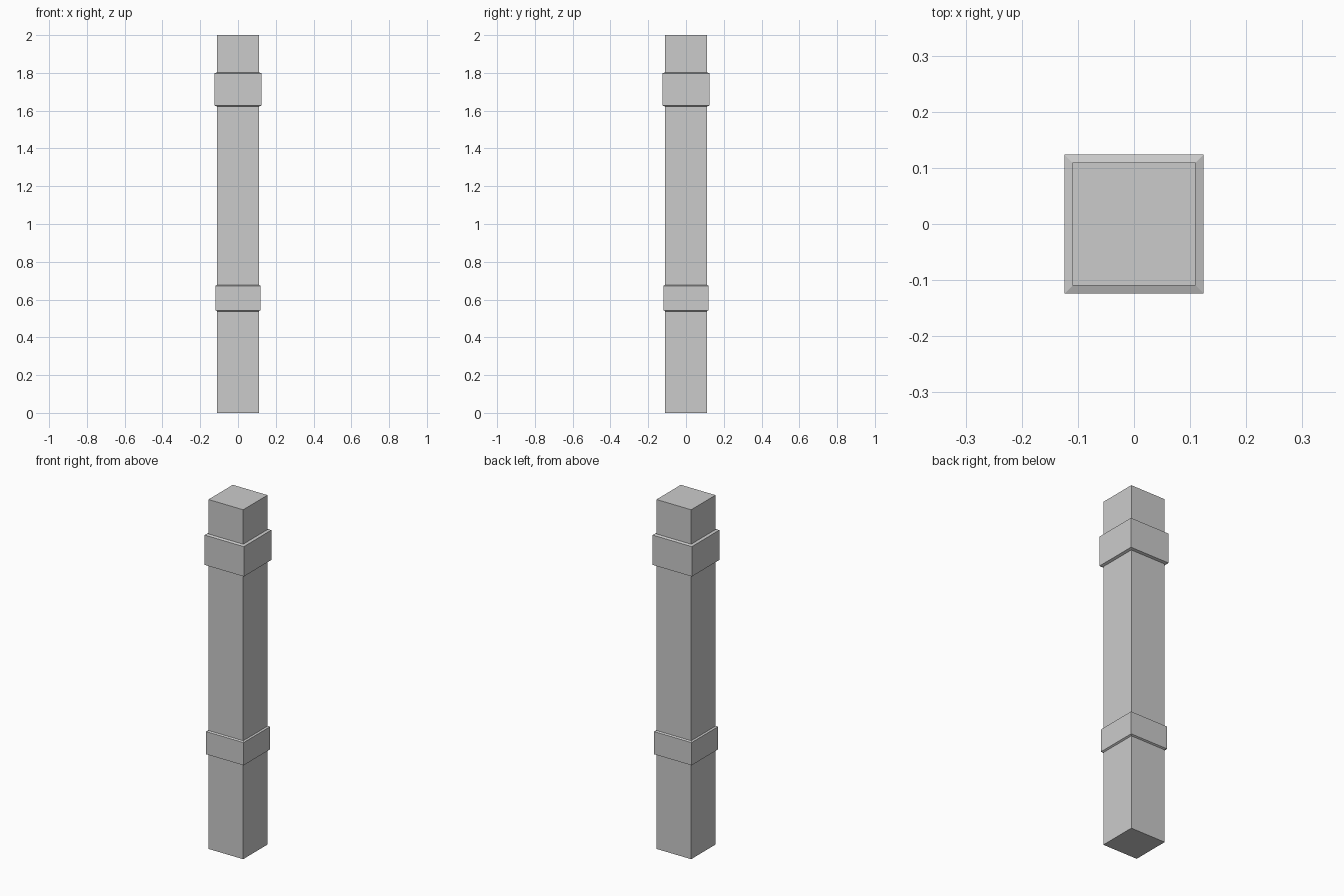
import bpy, bmesh

if "Cube" in bpy.data.objects:
    bpy.data.objects.remove(bpy.data.objects["Cube"])

# Square post profile: (half width, height), with two raised bands
SHAFT = 0.11
profile = [(SHAFT, 0.0)]
for half, z0, z1 in ((0.119, 0.538, 0.678), (0.124, 1.622, 1.803)):
    profile += [(SHAFT, z0), (half, z0 + 0.005), (half, z1 - 0.005), (SHAFT, z1)]
profile.append((SHAFT, 2.0))


def square_ring(bm, half, z):
    return [bm.verts.new((sx * half, sy * half, z))
            for sx, sy in ((-1, -1), (1, -1), (1, 1), (-1, 1))]


# Post: stack the square rings, skin the sides and cap both ends
bm = bmesh.new()
rings = [square_ring(bm, h, z) for h, z in profile]
for low, high in zip(rings, rings[1:]):
    for i in range(4):
        j = (i + 1) % 4
        bm.faces.new((low[i], low[j], high[j], high[i]))
bm.faces.new(rings[0][::-1])
bm.faces.new(rings[-1])

mesh = bpy.data.meshes.new("banded_post")
bm.to_mesh(mesh)
bm.free()
bpy.context.collection.objects.link(bpy.data.objects.new("banded_post", mesh))
